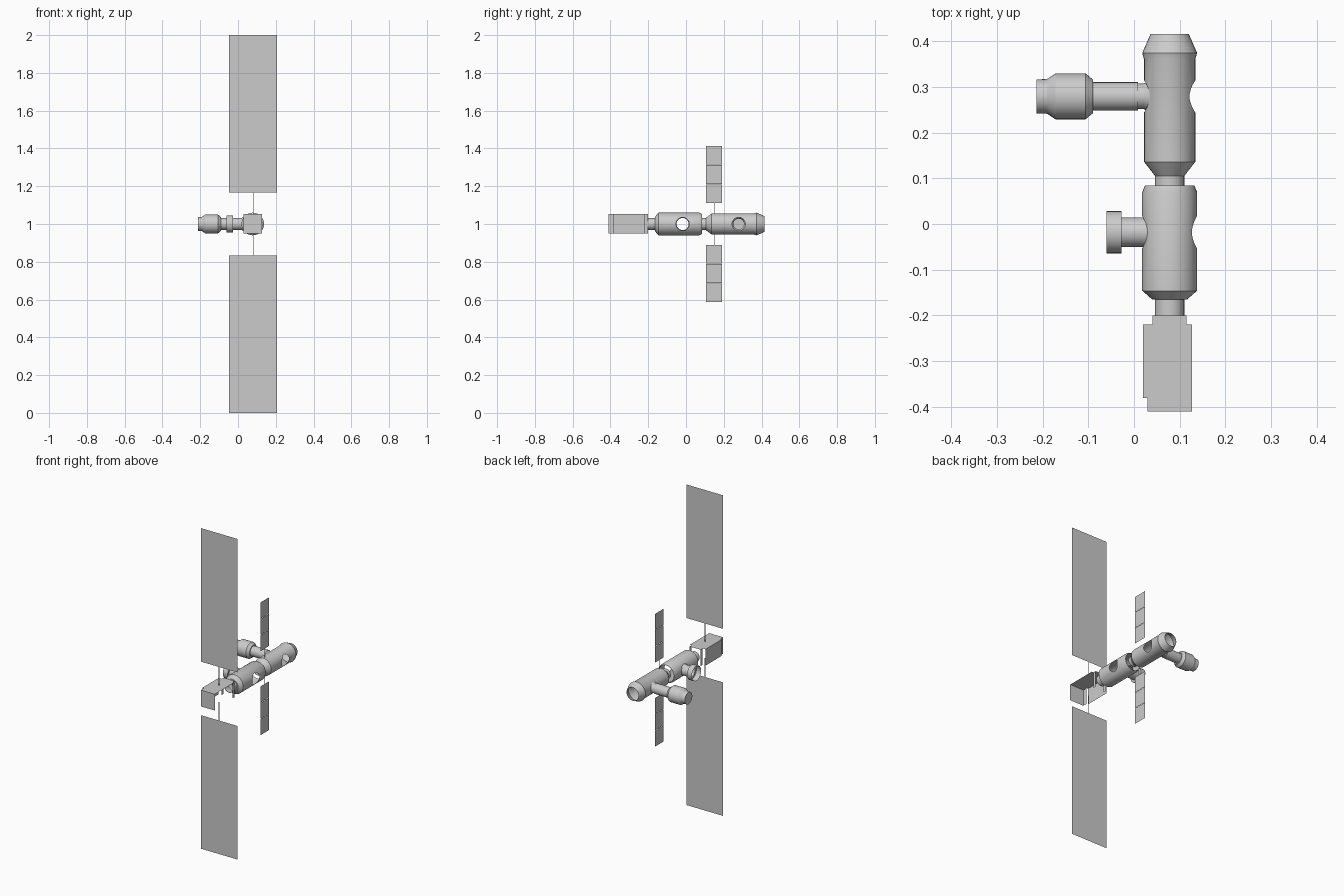
import bpy, bmesh, math
from mathutils import Vector

if "Cube" in bpy.data.objects:
    bpy.data.objects.remove(bpy.data.objects["Cube"], do_unlink=True)

AXIS_X, MID_Z = 0.078, 1.0
REAR_PORT_Y, MID_PORT_Y = 0.279, -0.018

grey = bpy.data.materials.new("light_grey")
grey.use_nodes = True
colour = (0.6, 0.6, 0.6, 1)
grey.diffuse_color = colour
grey.node_tree.nodes["Principled BSDF"].inputs["Base Color"].default_value = colour


def add_object(name, bm):
    mesh = bpy.data.meshes.new(name)
    bm.to_mesh(mesh)
    bm.free()
    mesh.materials.append(grey)
    obj = bpy.data.objects.new(name, mesh)
    bpy.context.collection.objects.link(obj)
    return obj


def activate(obj):
    bpy.ops.object.select_all(action='DESELECT')
    obj.select_set(True)
    bpy.context.view_layer.objects.active = obj


def lathe(name, profile, axis, centre, segments=32):
    """Revolve (position, radius) points around a line along x or y."""
    bm = bmesh.new()
    rings = []
    for pos, radius in profile:
        ring = []
        for i in range(segments):
            a = math.tau * i / segments
            c, s = radius * math.cos(a), radius * math.sin(a)
            point = (pos, centre + c, MID_Z + s) if axis == "x" else (centre + c, pos, MID_Z + s)
            ring.append(bm.verts.new(point))
        rings.append(ring)
    for lower, upper in zip(rings, rings[1:]):
        for i in range(segments):
            j = (i + 1) % segments
            bm.faces.new((lower[i], lower[j], upper[j], upper[i]))
    bmesh.ops.remove_doubles(bm, verts=bm.verts, dist=0.00001)
    bmesh.ops.recalc_face_normals(bm, faces=bm.faces)
    return add_object(name, bm)


def smooth(obj):
    activate(obj)
    bpy.ops.object.shade_smooth_by_angle(angle=math.radians(25))


def shell_with_ports(obj, port_y):
    """Give the hull a thin wall and cut a round port through both sides."""
    wall = obj.modifiers.new("wall", 'SOLIDIFY')
    wall.thickness = 0.002
    wall.offset = -1
    cutter = lathe("port_cutter", [(-0.1, 0), (-0.1, 0.035), (0.25, 0.035), (0.25, 0)], "x", port_y)
    cutter.hide_render = True
    cut = obj.modifiers.new("ports", 'BOOLEAN')
    cut.operation = 'DIFFERENCE'
    cut.solver = 'EXACT'
    cut.object = cutter
    activate(obj)
    for modifier in ("wall", "ports"):
        bpy.ops.object.modifier_apply(modifier=modifier)
    bpy.data.objects.remove(cutter, do_unlink=True)
    smooth(obj)


def plates(name, quads):
    """Flat sheets, each given by a corner and two edge vectors."""
    bm = bmesh.new()
    for corner, u, v in quads:
        c, u, v = Vector(corner), Vector(u), Vector(v)
        bm.faces.new([bm.verts.new(p) for p in (c, c + u, c + u + v, c + v)])
    return add_object(name, bm)


# Pressurised hulls, open at the ends
rear = lathe("rear_module", [(0.083, 0.032), (0.105, 0.032), (0.136, 0.056), (0.36, 0.056),
                             (0.374, 0.06), (0.415, 0.042)], "y", AXIS_X)
shell_with_ports(rear, REAR_PORT_Y)
middle = lathe("middle_module", [(-0.2, 0.032), (-0.165, 0.032), (-0.165, 0.038), (-0.146, 0.06),
                                 (0.07, 0.06), (0.084, 0.054)], "y", AXIS_X)
shell_with_ports(middle, MID_PORT_Y)

# Side branches
smooth(lathe("rear_port_collar", [(0.012, 0.028), (0.022, 0.028), (0.036, 0.035)], "x", REAR_PORT_Y))
smooth(lathe("docked_craft", [(-0.213, 0), (-0.213, 0.037), (-0.19, 0.038), (-0.172, 0.05),
                              (-0.106, 0.05), (-0.09, 0.037), (-0.09, 0.031), (0.009, 0.031),
                              (0.009, 0.028), (0.012, 0.028)], "x", REAR_PORT_Y))
smooth(lathe("airlock", [(-0.06, 0.046), (-0.027, 0.046), (-0.027, 0.032), (0.018, 0.032),
                         (0.03, 0.035)], "x", MID_PORT_Y))

# Open-sided equipment bay: roof, front wall, right wall and neck strips
LOW, HIGH = 0.95, 1.052
up = (0, 0, HIGH - LOW)
plates("bay_roof", [((0.03, -0.41, HIGH), (0.097, 0, 0), (0, 0.19, 0)),
                    ((0.02, -0.38, HIGH), (0.01, 0, 0), (0, 0.16, 0)),
                    ((0.04, -0.22, HIGH), (0.075, 0, 0), (0, 0.02, 0))])
plates("bay_front_wall", [((0.03, -0.41, LOW), (0.097, 0, 0), up)])
plates("bay_side_wall", [((0.03, -0.41, LOW), (0, 0.03, 0), up),
                         ((0.02, -0.38, LOW), (0, 0.16, 0), up)])
plates("bay_neck_strips", [((x, -0.22, LOW), (0, 0.02, 0), up) for x in (0.04, 0.115)])

# Solar wings above and below
for label, sign in (("upper", 1), ("lower", -1)):
    base = MID_Z + sign * 0.167
    tall = (0, 0, sign * 0.833)
    plates(label + "_large_wing", [((x, -0.3, base), (0.127, 0, 0), tall) for x in (-0.047, 0.08)])
    plates(label + "_large_mast", [((0.0785, -0.302, MID_Z + sign * 0.05), (0.004, 0, 0),
                                    (0, 0, sign * 0.28))])
    plates(label + "_small_wing", [((0.08, 0.106, MID_Z + sign * (0.11 + 0.102 * i)), (0, 0.085, 0),
                                    (0, 0, sign * 0.1)) for i in range(3)])
    plates(label + "_small_mast", [((0.08, 0.147, MID_Z + sign * 0.055), (0, 0.003, 0),
                                    (0, 0, sign * 0.06))])
